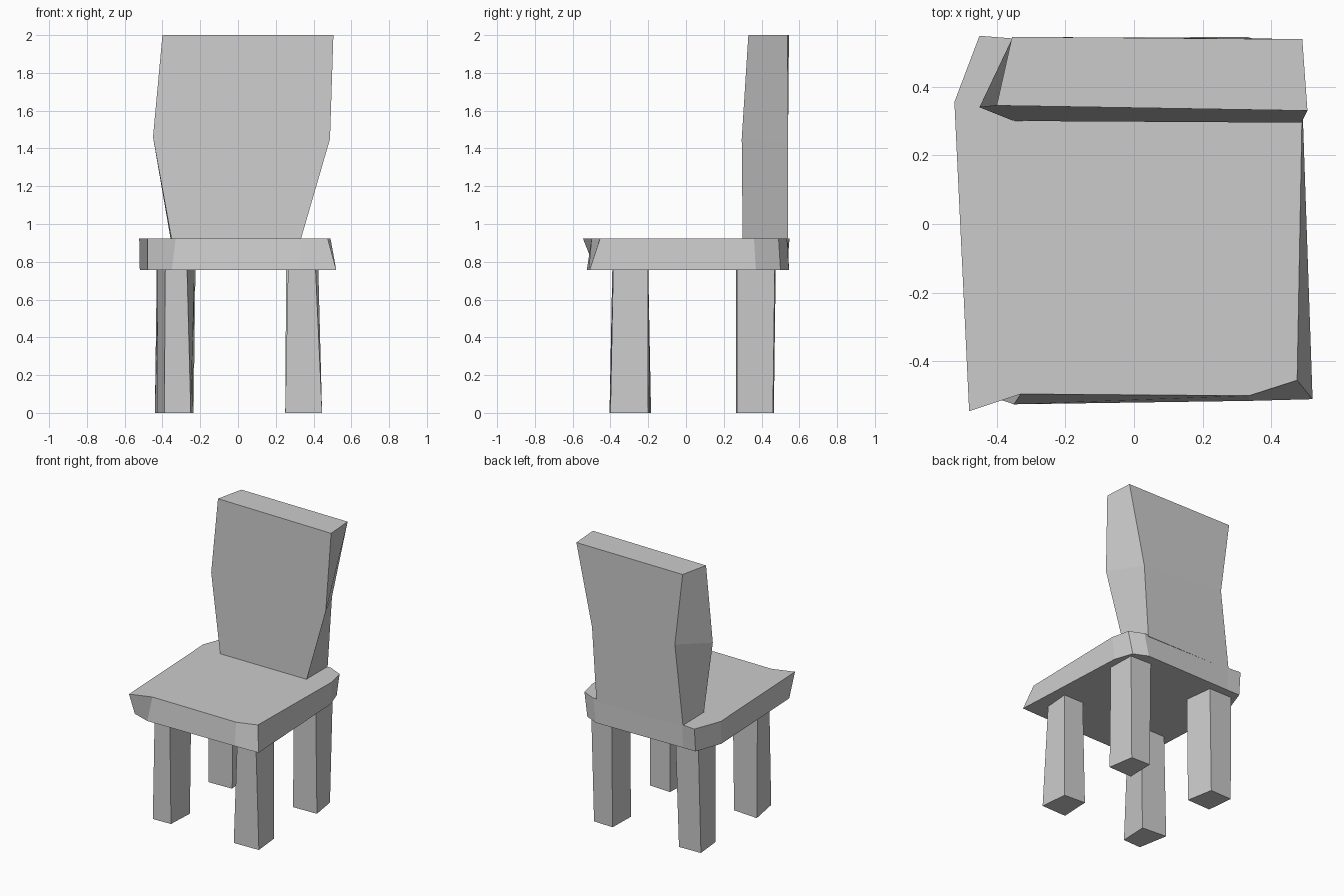
import bpy, bmesh

if "Cube" in bpy.data.objects:
    bpy.data.objects.remove(bpy.data.objects["Cube"])


def loft(name, rings):
    """Solid through stacked rings of (x, y, z) points, anticlockwise from above."""
    bm = bmesh.new()
    loops = [[bm.verts.new(p) for p in ring] for ring in rings]
    n = len(loops[0])
    for low, high in zip(loops, loops[1:]):
        for i in range(n):
            j = (i + 1) % n
            bm.faces.new((low[i], low[j], high[j], high[i]))
    bm.faces.new(loops[0][::-1])
    bm.faces.new(loops[-1])
    bmesh.ops.recalc_face_normals(bm, faces=bm.faces)
    mesh = bpy.data.meshes.new(name)
    bm.to_mesh(mesh)
    bm.free()
    obj = bpy.data.objects.new(name, mesh)
    bpy.context.collection.objects.link(obj)
    return obj


def at(points, z):
    return [(x, y, z) for x, y in points]


# Seat: slab with rough, uneven chamfered corners
seat_bottom = [(-.48, -.48), (-.35, -.525), (.335, -.515), (.52, -.51), (.475, .37),
               (.43, .50), (.33, .545), (-.35, .535), (-.45, .535), (-.52, .34)]
seat_top = [(-.48, -.545), (-.33, -.495), (.335, -.50), (.475, -.455), (.49, .36),
            (.46, .49), (.36, .535), (-.35, .54), (-.45, .548), (-.523, .355)]
loft("seat", [at(seat_bottom, .757), at(seat_top, .922)])

# Backrest: narrow at the seat, widening at mid height
loft("backrest", [
    at([(-.35, .30), (.33, .30), (.33, .54), (-.355, .54)], .91),
    [(-.45, .34, 1.46), (.487, .295, 1.45), (.365, .54, 1.43), (-.29, .54, 1.48)],
    at([(-.40, .345), (.505, .33), (.49, .538), (-.355, .545)], 2.0)])

# Legs: four slightly different crooked posts (foot outline, top outline)
legs = {
    "front_right_leg": ([(.25, -.405), (.445, -.40), (.425, -.20), (.26, -.19)],
                        [(.265, -.385), (.41, -.385), (.425, -.20), (.27, -.20)]),
    "front_left_leg": ([(-.39, -.405), (-.25, -.40), (-.24, -.20), (-.43, -.185)],
                       [(-.385, -.39), (-.27, -.385), (-.23, -.20), (-.425, -.20)]),
    "back_right_leg": ([(.25, .265), (.435, .27), (.405, .46), (.255, .465)],
                       [(.255, .265), (.425, .27), (.42, .47), (.255, .475)]),
    "back_left_leg": ([(-.42, .265), (-.235, .27), (-.27, .465), (-.44, .46)],
                      [(-.42, .265), (-.225, .27), (-.25, .475), (-.43, .475)]),
}
for name, (foot, top) in legs.items():
    loft(name, [at(foot, 0), at(top, .77)])
